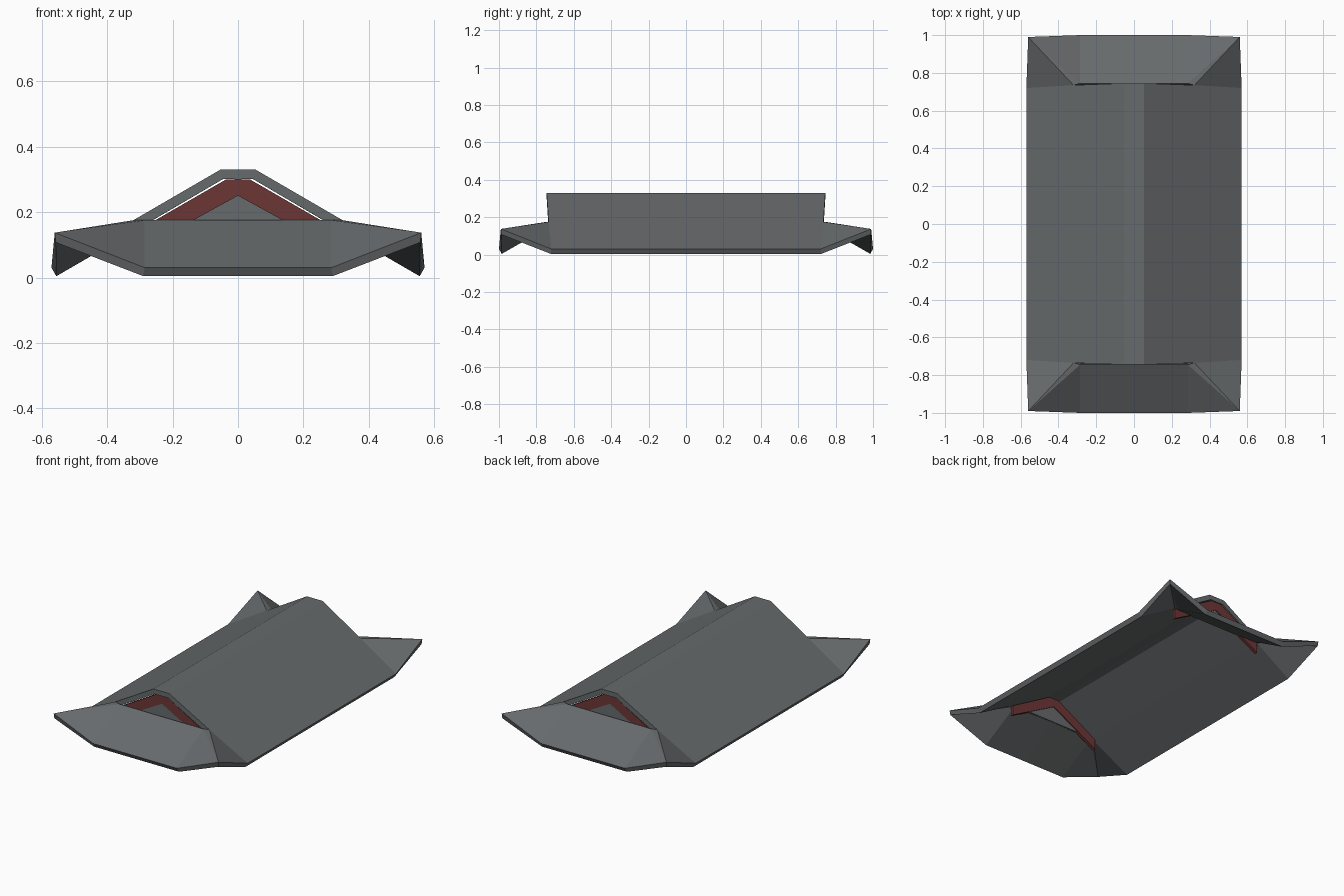
import bpy, bmesh

cube = bpy.data.objects.get("Cube")
if cube:
    bpy.data.objects.remove(cube, do_unlink=True)


def material(name, rgb):
    mat = bpy.data.materials.new(name)
    mat.use_nodes = True
    color = (*rgb, 1)
    mat.diffuse_color = color
    mat.node_tree.nodes["Principled BSDF"].inputs["Base Color"].default_value = color
    return mat


slate = material("slate grey", (0.135, 0.145, 0.15))
red = material("dark red", (0.155, 0.037, 0.037))


def add_object(name, bm, mat):
    mesh = bpy.data.meshes.new(name)
    bm.to_mesh(mesh)
    bm.free()
    mesh.materials.append(mat)
    obj = bpy.data.objects.new(name, mesh)
    bpy.context.collection.objects.link(obj)
    return obj


def mirror(obj, use_x, use_y):
    mod = obj.modifiers.new("mirror", "MIRROR")
    mod.use_axis = (use_x, use_y, False)


def slab(name, outline, y, depth, mat):
    """Extrude an (x, z) outline along y, and repeat it at the other end."""
    bm = bmesh.new()
    face = bm.faces.new([bm.verts.new((x, y, z)) for x, z in outline])
    extruded = bmesh.ops.extrude_face_region(bm, geom=[face])["geom"]
    moved = [v for v in extruded if isinstance(v, bmesh.types.BMVert)]
    bmesh.ops.translate(bm, verts=moved, vec=(0, depth, 0))
    bmesh.ops.recalc_face_normals(bm, faces=bm.faces)
    obj = add_object(name, bm, mat)
    mirror(obj, False, True)
    return obj


# Roof shell: one quarter, mirrored both ways and thickened downwards
GABLE, EAVE_END, BREAK, EAVE = -0.745, -0.72, 0.175, 0.03
points = {
    "ridge_mid": (0, 0, 0.33), "ridge_side": (0.053, 0, 0.33),
    "break_mid": (0.32, 0, BREAK), "eave_mid": (0.57, 0, EAVE),
    "ridge_end": (0, GABLE, 0.33), "ridge_corner": (0.053, GABLE, 0.33),
    "break_end": (0.32, -0.735, BREAK), "eave_end": (0.57, EAVE_END, EAVE),
    "tip": (0.56, -0.99, 0.137),
    "front_top_mid": (0, GABLE, BREAK), "front_top": (0.285, GABLE, BREAK),
    "front_eave_mid": (0, -1, EAVE), "front_eave": (0.285, -1, EAVE),
}
panels = [
    "ridge_mid ridge_side ridge_corner ridge_end",
    "ridge_side break_mid break_end ridge_corner",
    "break_mid eave_mid eave_end break_end",
    "break_end eave_end tip",
    "break_end tip front_top",
    "front_top tip front_eave",
    "front_top front_eave front_eave_mid front_top_mid",
]
bm = bmesh.new()
verts = {key: bm.verts.new(co) for key, co in points.items()}
for panel in panels:
    face = bm.faces.new([verts[key] for key in panel.split()])
    face.normal_update()
    if face.normal.z < 0:
        face.normal_flip()
roof = add_object("roof_shell", bm, slate)
mirror(roof, True, True)
thick = roof.modifiers.new("thickness", "SOLIDIFY")
thick.thickness = 0.03
thick.offset = -1

# Gable boards: a red chevron under each roof end
outer = [(0.036, 0.3), (0.31, 0.142)]
inner = [(0.31, 0.08), (0, 0.25)]
right_half = outer + inner
left_half = [(-x, z) for x, z in reversed(outer + inner[:1])]
slab("gable_boards", right_half + left_half, -0.738, 0.02, red)

# Gable walls: set just behind the face of the boards
slab("gable_wall", [(0, 0.252), (0.185, 0.15), (-0.185, 0.15)], -0.732, 0.008, slate)
